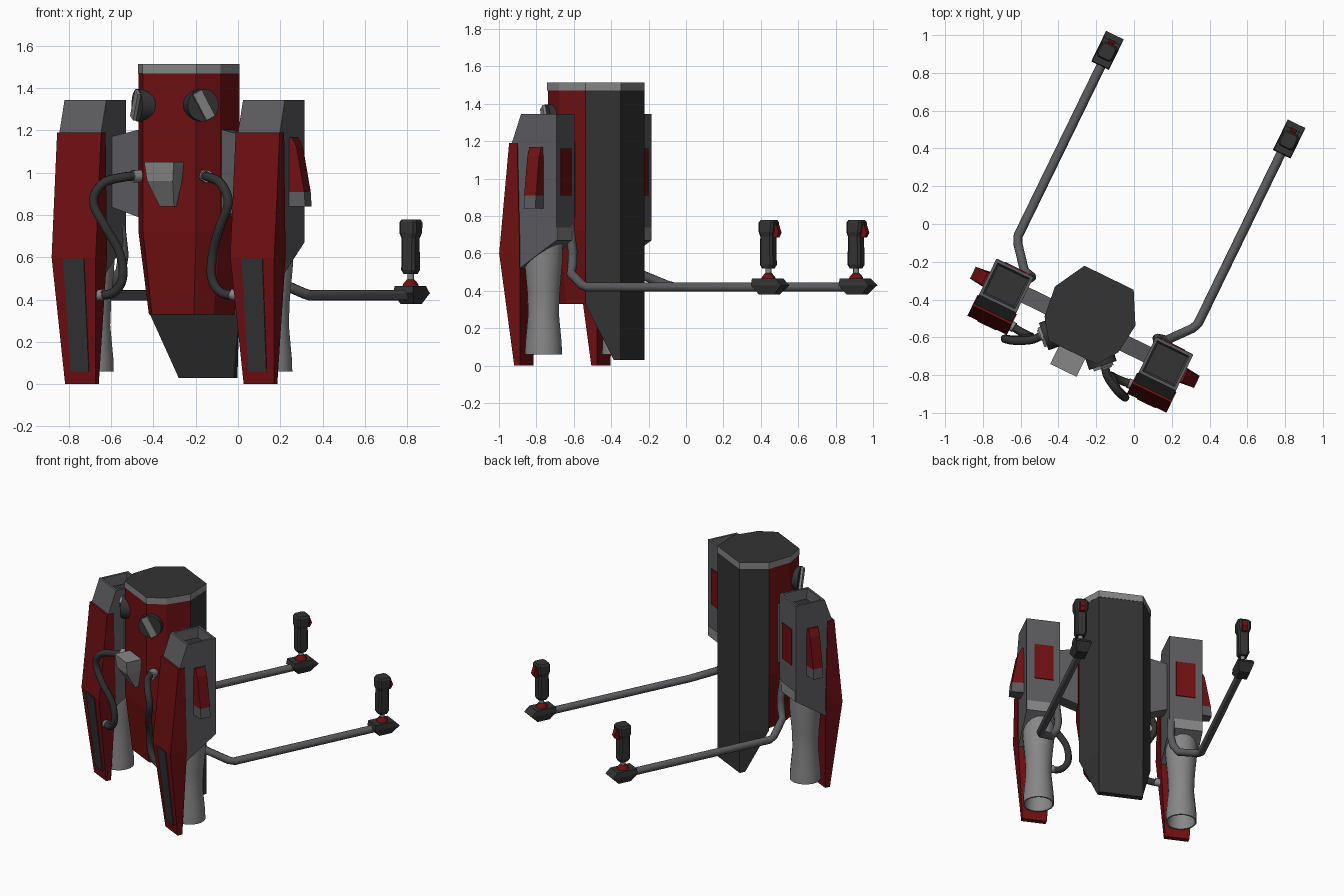
import bpy, bmesh, math
from mathutils import Matrix, Vector

if "Cube" in bpy.data.objects:
    bpy.data.objects.remove(bpy.data.objects["Cube"])

# The pack is built in its own frame (u = sideways, v = towards the arms), then turned into place
PLACE = Matrix.Translation((-0.225, -0.475, 0)) @ Matrix.Rotation(math.radians(-26), 4, 'Z')


def material(name, r, g, b):
    m = bpy.data.materials.new(name)
    m.diffuse_color = (r, g, b, 1)
    m.use_nodes = True
    m.node_tree.nodes["Principled BSDF"].inputs["Base Color"].default_value = m.diffuse_color
    return m


RED = material("deep red", 0.16, 0.005, 0.006)
DARK = material("charcoal", 0.033, 0.033, 0.033)
GREY = material("mid grey", 0.105, 0.105, 0.115)
LIGHT = material("light grey", 0.24, 0.24, 0.24)


def finish(name, bm, mats, smooth=False):
    bmesh.ops.recalc_face_normals(bm, faces=bm.faces)
    me = bpy.data.meshes.new(name)
    bm.to_mesh(me)
    bm.free()
    me.transform(PLACE)
    for m in mats:
        me.materials.append(m)
    ob = bpy.data.objects.new(name, me)
    bpy.context.collection.objects.link(ob)
    if smooth:
        bpy.ops.object.select_all(action='DESELECT')
        ob.select_set(True)
        bpy.context.view_layer.objects.active = ob
        bpy.ops.object.shade_smooth_by_angle(angle=math.radians(40))
    return ob


def loft_bm(rings, s=1):
    """Skin between equal-length rings, capped; s=-1 mirrors across the pack."""
    bm = bmesh.new()
    vs = [[bm.verts.new((p[0] * s, p[1], p[2])) for p in r] for r in rings]
    n = len(rings[0])
    for a, b in zip(vs, vs[1:]):
        for i in range(n):
            j = (i + 1) % n
            bm.faces.new((a[i], a[j], b[j], b[i]))
    bm.faces.new(vs[0])
    bm.faces.new(vs[-1])
    bmesh.ops.recalc_face_normals(bm, faces=bm.faces)
    return bm


def loft(name, rings, mat, s=1, smooth=False):
    return finish(name, loft_bm(rings, s), [mat], smooth)


def box(name, u, v, z, mat, s=1):
    return loft(name, [[(u[0], v[0], h), (u[1], v[0], h), (u[1], v[1], h), (u[0], v[1], h)] for h in z], mat, s)


def circle(u, v, z, r, n):
    return [(u + r * math.cos(2 * math.pi * i / n), v + r * math.sin(2 * math.pi * i / n), z) for i in range(n)]


def lathe(name, u, v, prof, mat, s=1, n=20):
    return loft(name, [circle(u, v, z, r, n) for r, z in prof], mat, s, True)


def tube(name, pts, r, mat, s=1, sub=1, n=8):
    """Round tube through points, smoothed by a spline when sub > 1."""
    P = [Vector(p) for p in pts]
    path = []
    for i in range(len(P) - 1):
        a, b, c, d = P[max(i - 1, 0)], P[i], P[i + 1], P[min(i + 2, len(P) - 1)]
        for k in range(sub):
            t = k / sub
            path.append(b if sub == 1 else 0.5 * (2 * b + (c - a) * t + (2 * a - 5 * b + 4 * c - d) * t * t
                                                  + (3 * b - a - 3 * c + d) * t ** 3))
    path.append(P[-1])
    rings, side = [], None
    for i, p in enumerate(path):
        t = (path[min(i + 1, len(path) - 1)] - path[max(i - 1, 0)]).normalized()
        side = t.orthogonal() if side is None else side - t * side.dot(t)
        side.normalize()
        up = t.cross(side)
        rings.append([p + r * (math.cos(2 * math.pi * k / n) * side + math.sin(2 * math.pi * k / n) * up)
                      for k in range(n)])
    return loft(name, rings, mat, s, True)


def both(half, z):
    """Mirror a half outline into a closed ring at height z."""
    return [(u, v, z) for u, v in half] + [(-u, v, z) for u, v in reversed(half)]


# Central tank: red front shell, dark back shell with a slanted tail, grey cap
front = [(0.235, 0.045), (0.215, -0.12), (0.14, -0.225)]
back = [(0.235, 0.045), (0.145, 0.21)]
loft("tank_front", [both(front, 1.47), both(front, 0.72),
                    both([(0.21, 0.045), (0.17, -0.1), (0.11, -0.19)], 0.33)], RED)
loft("tank_back", [both(back, 1.47), both(back, 0.33), both([(0.145, 0.17), (0.145, 0.21)], 0.03)], DARK)
cap = [(0.145, 0.212), (0.237, 0.045), (0.217, -0.122), (0.142, -0.228)]
bm = loft_bm([both(cap, 1.47), both(cap, 1.515)])
for f in bm.faces:
    f.material_index = int(f.normal.z > 0.9)
finish("tank_cap", bm, [LIGHT, DARK])

# Wedge badge on the tank front
loft("front_badge", [[(-0.08, -0.2, 1.05), (0.075, -0.2, 1.05), (0.075, -0.335, 1.05), (-0.08, -0.335, 1.05)],
                     [(-0.07, -0.2, 0.96), (0.065, -0.2, 0.96), (0.065, -0.325, 0.96), (-0.07, -0.325, 0.96)],
                     [(-0.04, -0.19, 0.84), (0.035, -0.19, 0.84), (0.035, -0.25, 0.84), (-0.04, -0.25, 0.84)]], LIGHT)

for s, side in ((1, "right"), (-1, "left")):
    # Round valve knob with a tilted bar on the tank's slanted face
    c, nrm = Vector((0.15, -0.195, 1.32)), Vector((0.7, -0.714, 0))
    tube(side + "_knob", [c - nrm * 0.03, c + nrm * 0.035], 0.078, DARK, s, 1, 16)
    across = nrm.cross(Vector((0, 0, 1))).normalized()
    tilt = 0.5 * s
    d1 = Vector((0, 0, 1)) * math.cos(tilt) + across * math.sin(tilt) * s
    d2 = nrm.cross(d1)
    loft(side + "_knob_bar", [[c + nrm * h + d1 * a * 0.07 + d2 * b * 0.024
                               for a, b in ((1, 1), (-1, 1), (-1, -1), (1, -1))] for h in (0.03, 0.05)], LIGHT, s)

    # Bracket between tank and pod
    loft(side + "_bracket", [[(u, -0.11, lo), (u, -0.02, lo), (u, -0.02, hi), (u, -0.11, hi)]
                             for u, lo, hi in ((0.19, 0.78, 1.21), (0.37, 0.84, 1.17))], GREY, s)

    # Pod body with a recessed intake on top
    prof = [(0.04, 1.345), (-0.17, 1.345), (-0.225, 1.19), (-0.22, 0.6), (-0.18, 0.52), (0.04, 0.67)]
    bm = loft_bm([[(u, v, z) for v, z in prof] for u in (0.36, 0.58)], s)
    top = [f for f in bm.faces if f.normal.z > 0.9]
    bmesh.ops.inset_region(bm, faces=top, thickness=0.022)
    rim = top[0]
    bmesh.ops.inset_region(bm, faces=[rim], thickness=0.012, depth=-0.07)
    rim.material_index = 1
    finish(side + "_pod", bm, [GREY, DARK])

    # Red front shell of the pod and its dark inlay
    shell = [(1.19, 0.354, 0.586, -0.238, -0.19), (0.6, 0.354, 0.586, -0.297, -0.175),
             (0.0, 0.39, 0.55, -0.225, -0.19)]
    loft(side + "_pod_shell", [[(a, f, z), (b, f, z), (b, k, z), (a, k, z)] for z, a, b, f, k in shell], RED, s)
    loft(side + "_shell_inlay", [[(a, v - 0.005, z), (b, v - 0.005, z), (b, v + 0.003, z), (a, v + 0.003, z)]
                                 for z, a, b, v in ((0.595, 0.415, 0.525, -0.2965), (0.06, 0.42, 0.515, -0.232))],
         DARK, s)

    # Red rear plate and light lower strip
    box(side + "_rear_plate", (0.405, 0.53), (0.038, 0.046), (0.91, 1.16), RED, s)
    box(side + "_rear_strip", (0.365, 0.575), (0.037, 0.043), (0.67, 0.74), LIGHT, s)

    # Wedge-shaped outer latch: red slope with a grey foot
    def wedge(name, levels, mat):
        loft(name, [[(0.57, -0.125, z), (u, -0.115, z), (u, -0.045, z), (0.57, -0.035, z)] for z, u in levels], mat, s)
    wedge(side + "_latch", ((1.17, 0.59), (1.12, 0.615), (0.91, 0.655)), RED)
    wedge(side + "_latch_foot", ((0.91, 0.655), (0.84, 0.66)), GREY)

    # Hollow thruster nozzle
    lathe(side + "_thruster", 0.47, -0.09, [(0.105, 0.68), (0.102, 0.55), (0.088, 0.4), (0.083, 0.28), (0.098, 0.12),
                                            (0.1, 0.06), (0.09, 0.06), (0.086, 0.12), (0.07, 0.3)], LIGHT, s)

    # Hose from tank to pod with end couplings
    hose = [(0.17, -0.19, 0.985), (0.22, -0.26, 0.98), (0.31, -0.31, 0.95), (0.355, -0.32, 0.86), (0.3, -0.3, 0.74),
            (0.245, -0.26, 0.62), (0.235, -0.25, 0.5), (0.29, -0.25, 0.43), (0.39, -0.24, 0.42)]
    tube(side + "_hose", hose, 0.022, DARK, s, 5, 10)
    tube(side + "_hose_top_coupling", [(0.15, -0.165, 0.985), (0.197, -0.225, 0.983)], 0.03, LIGHT, s, 1, 10)
    tube(side + "_hose_low_coupling", [(0.335, -0.245, 0.425), (0.37, -0.242, 0.42)], 0.027, LIGHT, s, 1, 10)

    # Control arm
    tube(side + "_arm", [(0.38, 0.02, 0.75), (0.37, 0.035, 0.61), (0.385, 0.04, 0.54), (0.42, 0.05, 0.49),
                         (0.515, 0.165, 0.43), (0.53, 0.2, 0.42), (0.53, 1.25, 0.42)], 0.025, GREY, s, 1, 10)

    # Control base, joystick boot, neck, grip and trigger
    loft(side + "_control_base", [[(0.535 - w, a, z), (0.535 + w, a, z), (0.535 + w, b, z), (0.535 - w, b, z)]
                                  for z, w, a, b in ((0.38, 0.035, 1.24, 1.33), (0.43, 0.052, 1.2, 1.38),
                                                     (0.465, 0.048, 1.205, 1.345))], DARK, s)
    lathe(side + "_stick_boot", 0.535, 1.28, [(0.04, 0.46), (0.035, 0.475), (0.018, 0.495)], RED, s, 12)
    lathe(side + "_stick_neck", 0.535, 1.28, [(0.016, 0.48), (0.016, 0.54)], LIGHT, s, 10)
    grip = [(0.52, 0.028, 1.25, 1.31), (0.54, 0.036, 1.24, 1.318), (0.69, 0.036, 1.243, 1.315),
            (0.715, 0.045, 1.238, 1.322), (0.765, 0.045, 1.238, 1.328), (0.778, 0.038, 1.245, 1.32)]
    loft(side + "_grip", [[(0.535 - w, a + 0.012, z), (0.535 - w + 0.012, a, z), (0.535 + w - 0.012, a, z),
                           (0.535 + w, a + 0.012, z), (0.535 + w, b - 0.012, z), (0.535 + w - 0.012, b, z),
                           (0.535 - w + 0.012, b, z), (0.535 - w, b - 0.012, z)] for z, w, a, b in grip], DARK, s)
    loft(side + "_trigger", [[(0.518, 1.3, z), (0.552, 1.3, z), (0.552, v, z), (0.518, v, z)]
                             for z, v in ((0.685, 1.335), (0.71, 1.35), (0.755, 1.335))], RED, s)
